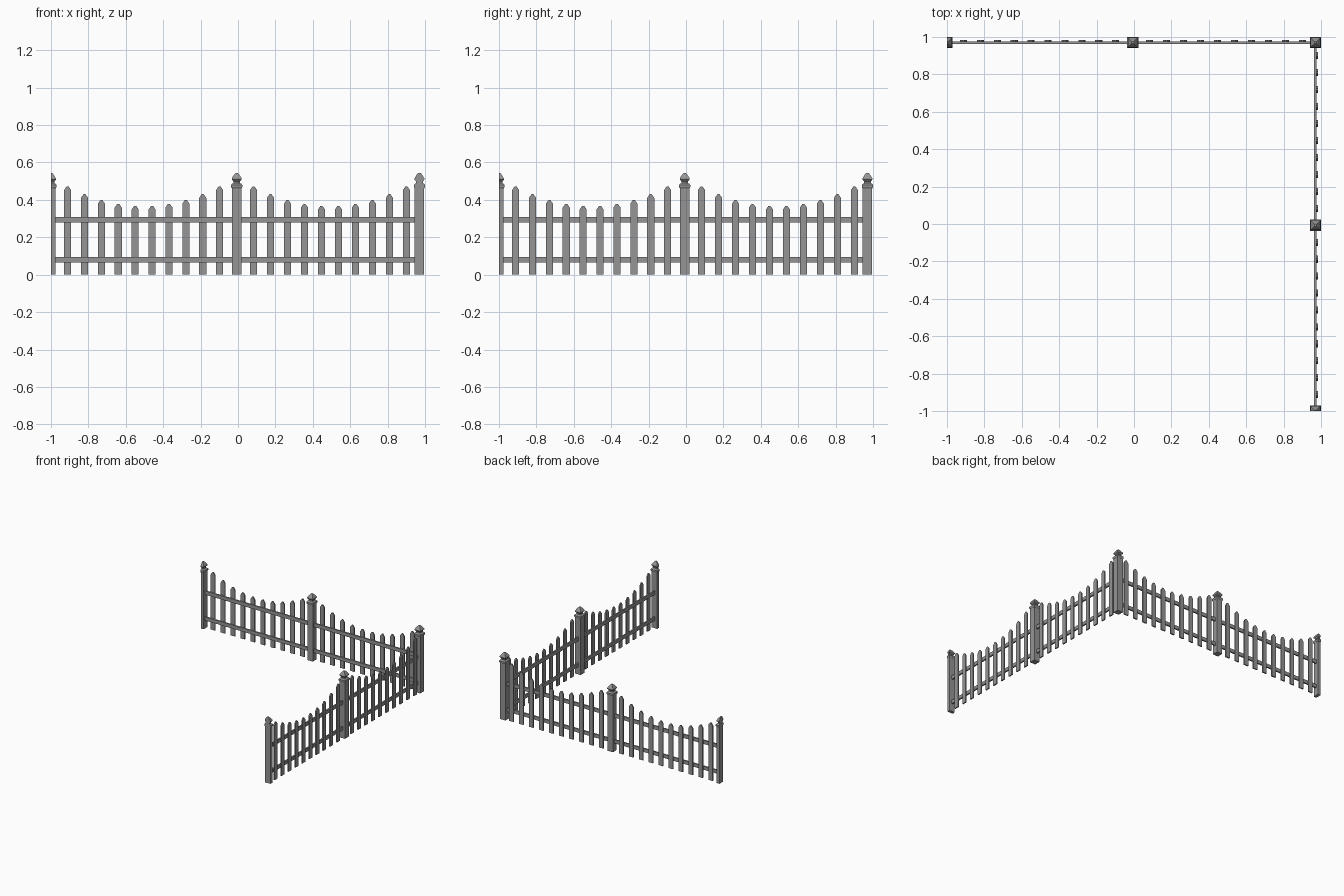
import bpy, bmesh

if "Cube" in bpy.data.objects:
    bpy.data.objects.remove(bpy.data.objects["Cube"])

LINE = 0.97          # offset of each fence run from the centre
MID, END = -0.007, -1.0

paint = bpy.data.materials.new("dark_grey_paint")
paint.diffuse_color = (0.3, 0.3, 0.3, 1)
paint.use_nodes = True
paint.node_tree.nodes["Principled BSDF"].inputs["Base Color"].default_value = paint.diffuse_color


def finish(name, bm, swap):
    # the side run is the back run with x and y exchanged
    if swap:
        for v in bm.verts:
            v.co.x, v.co.y = v.co.y, v.co.x
    bmesh.ops.recalc_face_normals(bm, faces=bm.faces)
    me = bpy.data.meshes.new(name)
    bm.to_mesh(me)
    bm.free()
    me.materials.append(paint)
    bpy.context.collection.objects.link(bpy.data.objects.new(name, me))


def square_stack(bm, cx, cy, rows, half):
    # square sections (z, half width) joined up; half posts are cut at cx
    prev = None
    for z, h in rows:
        lo = 0 if half else -h
        ring = [bm.verts.new((cx + a, cy + b, z))
                for a, b in ((lo, -h), (h, -h), (h, h), (lo, h))]
        if prev:
            for i in range(4):
                j = (i + 1) % 4
                bm.faces.new((prev[i], prev[j], ring[j], ring[i]))
        else:
            bm.faces.new(ring[::-1])
        prev = ring
    bm.faces.new(prev)


def prism(bm, pts, y0, y1):
    # x-z outline given thickness in y
    a = [bm.verts.new((x, y0, z)) for x, z in pts]
    b = [bm.verts.new((x, y1, z)) for x, z in pts]
    bm.faces.new(a)
    bm.faces.new(b[::-1])
    for i in range(len(pts)):
        j = (i + 1) % len(pts)
        bm.faces.new((a[i], b[i], b[j], a[j]))


def post(name, x, swap, half=False):
    bm = bmesh.new()
    # shaft
    square_stack(bm, x, LINE, [(0, 0.025), (0.465, 0.025)], half)
    # collar, neck and finial
    square_stack(bm, x, LINE, [(0.462, 0.026), (0.468, 0.03), (0.479, 0.03),
                               (0.486, 0.025), (0.489, 0.018), (0.499, 0.018),
                               (0.508, 0.026), (0.516, 0.026), (0.535, 0.014),
                               (0.544, 0.006)], half)
    finish(name, bm, swap)


def run(tag, swap):
    # rails
    for label, z0, z1 in (("lower", 0.066, 0.095), ("upper", 0.278, 0.308)):
        bm = bmesh.new()
        prism(bm, [(-0.985, z0), (0.95, z0), (0.95, z1), (-0.985, z1)], 0.963, 0.975)
        finish(f"{tag}_{label}_rail", bm, swap)
    # pickets dipping in a curve between posts
    bm = bmesh.new()
    for start, step in ((-0.911, 0.0903), (0.083, 0.0908)):
        for i in range(10):
            x = start + step * i
            top = 0.367 + 0.0052 * (i - 4.5) ** 2
            w = 0.019
            prism(bm, [(x - w, 0), (x + w, 0), (x + w, top - 0.02),
                       (x + 0.005, top), (x - 0.005, top), (x - w, top - 0.02)],
                  0.974, 0.984)
    finish(f"{tag}_pickets", bm, swap)
    # posts
    post(f"{tag}_middle_post", MID, swap)
    post(f"{tag}_end_half_post", END, swap, half=True)


run("back", False)
run("side", True)
post("corner_post", LINE, False)
